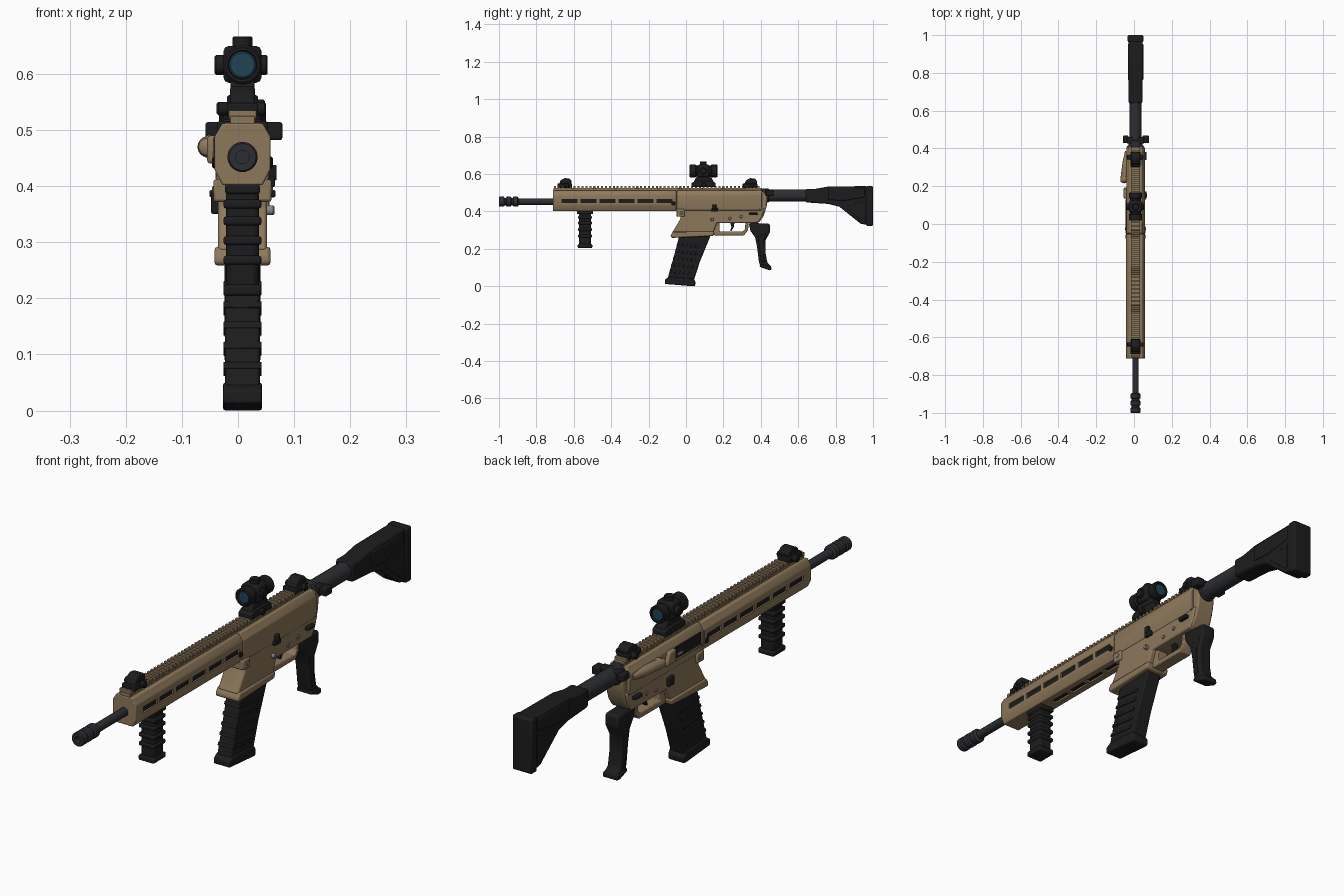
import bpy, bmesh, math
from mathutils import Matrix, Vector

CX = 0.008  # centre plane of the body


def mat(name, r, g, b):
    m = bpy.data.materials.new(name)
    m.diffuse_color = (r, g, b, 1)
    return m


TAN = mat("tan", 0.27, 0.19, 0.105)
BLACK = mat("black", 0.012, 0.012, 0.013)
STEEL = mat("dark_steel", 0.025, 0.027, 0.031)
GREY = mat("pin_grey", 0.25, 0.25, 0.26)
LENS = mat("lens", 0.015, 0.055, 0.09)


def finish(name, bm, m, bevel=0.0):
    bmesh.ops.recalc_face_normals(bm, faces=bm.faces)
    me = bpy.data.meshes.new(name)
    bm.to_mesh(me)
    bm.free()
    ob = bpy.data.objects.new(name, me)
    bpy.context.collection.objects.link(ob)
    if m:
        me.materials.append(m)
    if bevel:
        b = ob.modifiers.new("bevel", "BEVEL")
        b.width, b.segments, b.limit_method = bevel, 2, "ANGLE"
    return ob


def add_box(bm, x0, x1, y0, y1, z0, z1):
    mtx = Matrix.Translation(((x0 + x1) / 2, (y0 + y1) / 2, (z0 + z1) / 2)) @ Matrix.Diagonal((x1 - x0, y1 - y0, z1 - z0, 1))
    bmesh.ops.create_cube(bm, size=1, matrix=mtx)


def boxes(name, m, items, bevel=0.0):
    bm = bmesh.new()
    for it in items:
        add_box(bm, *it)
    return finish(name, bm, m, bevel)


def prism(name, m, pts, lo, hi, axis="x", bevel=0.0):
    """Extrude a (y,z) profile along x, or an (x,z) profile along y."""
    bm = bmesh.new()
    mk = (lambda p, t: (t, p[0], p[1])) if axis == "x" else (lambda p, t: (p[0], t, p[1]))
    a = [bm.verts.new(mk(p, lo)) for p in pts]
    b = [bm.verts.new(mk(p, hi)) for p in pts]
    bm.faces.new(a)
    bm.faces.new(b[::-1])
    for i in range(len(pts)):
        j = (i + 1) % len(pts)
        bm.faces.new((a[i], a[j], b[j], b[i]))
    return finish(name, bm, m, bevel)


def lathe(name, m, origin, direction, prof, n=24):
    """Revolve (distance, radius) points about a direction."""
    bm = bmesh.new()
    q = Vector((0, 0, 1)).rotation_difference(Vector(direction))
    rings = []
    for t, r in prof:
        ring = []
        for i in range(n):
            a = 2 * math.pi * (i + 0.5) / n
            ring.append(bm.verts.new(Vector(origin) + q @ Vector((r * math.cos(a), r * math.sin(a), t))))
        rings.append(ring)
    for a, b in zip(rings, rings[1:]):
        for i in range(n):
            j = (i + 1) % n
            bm.faces.new((a[i], a[j], b[j], b[i]))
    bm.faces.new(rings[0])
    bm.faces.new(rings[-1])
    return finish(name, bm, m)


def cyl(name, m, origin, direction, r, length, n=24):
    c = min(0.003, r * 0.25)
    return lathe(name, m, origin, direction, [(0, r - c), (c, r), (length - c, r), (length, r - c)], n)


def sym(half):
    """Mirror a half profile (x,z) about the centre plane."""
    return [(CX + x, z) for x, z in half] + [(CX - x, z) for x, z in half[::-1]]


# Barrel and muzzle device
lathe("barrel", STEEL, (CX, -0.92, 0.452), (0, 1, 0), [(0, 0.017), (0.25, 0.017)])
lathe("muzzle_device", STEEL, (CX, -1, 0.452), (0, 1, 0),
      [(0.02, 0.012), (0, 0.012), (0, 0.024), (0.004, 0.027), (0.026, 0.027), (0.03, 0.021), (0.038, 0.021), (0.042, 0.027),
       (0.062, 0.027), (0.066, 0.021), (0.074, 0.021), (0.078, 0.027), (0.1, 0.027), (0.106, 0.018)])

# Handguard with slots on the sides and underside
octa = [(0.036, 0.402), (0.05, 0.43), (0.05, 0.488), (0.036, 0.512)]
guard = prism("handguard", TAN, sym(octa), -0.712, -0.052, "y", 0.003)
cut, floor = [], []
for i in range(6):
    y0 = -0.665 + i * 0.1015
    y1 = y0 + 0.085
    for s in (-1, 1):
        a, b = sorted((CX + s * 0.042, CX + s * 0.07))
        cut.append((a, b, y0, y1, 0.444, 0.466))
        a, b = sorted((CX + s * 0.04, CX + s * 0.0435))
        floor.append((a, b, y0, y1, 0.444, 0.466))
    if i > 1:
        cut.append((CX - 0.011, CX + 0.011, y0, y1, 0.38, 0.41))
        floor.append((CX - 0.011, CX + 0.011, y0, y1, 0.4085, 0.412))
cutter = boxes("slot_cutter", None, cut)
cutter.hide_render = True
cutter.hide_set(True)
bo = guard.modifiers.new("slots", "BOOLEAN")
bo.object, bo.operation, bo.solver = cutter, "DIFFERENCE", "EXACT"
boxes("slot_floors", BLACK, floor)
for s in (-1, 1):
    cyl("guard_screw", BLACK, (CX + s * 0.046, -0.067, 0.442), (s, 0, 0), 0.011, 0.008, 16)

# Top rail with teeth
rail = [(CX - 0.022, CX + 0.022, -0.708, 0.405, 0.508, 0.525)]
rail += [(CX - 0.025, CX + 0.025, -0.705 + i * 0.0209, -0.694 + i * 0.0209, 0.52, 0.535) for i in range(53)]
boxes("top_rail", TAN, rail, 0.001)

# Upper and lower receiver
upper = [(0.045, 0.405), (0.049, 0.43), (0.049, 0.488), (0.034, 0.513)]
prism("upper_receiver", TAN, sym(upper), -0.05, 0.405, "y", 0.003)
prism("receiver_rear", TAN, [(0.38, 0.513), (0.4, 0.513), (0.435, 0.485), (0.432, 0.43), (0.415, 0.375), (0.392, 0.342), (0.34, 0.342), (0.34, 0.45)],
      CX - 0.038, CX + 0.038, "x", 0.006)
prism("lower_receiver", TAN, [(-0.03, 0.415), (-0.03, 0.36), (-0.075, 0.285), (0.145, 0.285), (0.165, 0.338), (0.385, 0.338), (0.405, 0.37), (0.42, 0.415)],
      CX - 0.044, CX + 0.044, "x", 0.006)
prism("magwell_flare", TAN, [(-0.07, 0.292), (-0.083, 0.27), (-0.078, 0.258), (0.145, 0.268), (0.152, 0.292)], CX - 0.05, CX + 0.05, "x", 0.006)
boxes("takedown_lugs", TAN, [(CX - 0.052, CX + 0.052, -0.052, -0.008, 0.372, 0.412)], 0.005)

# Trigger group
prism("trigger_guard", TAN, [(0.14, 0.29), (0.15, 0.272), (0.31, 0.272), (0.332, 0.3), (0.335, 0.342), (0.318, 0.342), (0.315, 0.305), (0.305, 0.292), (0.18, 0.292),
      (0.178, 0.342), (0.15, 0.342)], CX - 0.024, CX + 0.024, "x", 0.003)
prism("trigger", BLACK, [(0.235, 0.345), (0.26, 0.345), (0.255, 0.315), (0.242, 0.294), (0.236, 0.297), (0.243, 0.318)], CX - 0.009, CX + 0.009, "x", 0.002)

# Magazine with slanted ribs and floor plate
prism("magazine", BLACK, [(-0.03, 0.3), (-0.04, 0.255), (-0.062, 0.17), (-0.1, 0.035), (0.04, 0.025), (0.074, 0.13), (0.128, 0.262), (0.128, 0.3)],
      CX - 0.031, CX + 0.031, "x", 0.005)
for i in range(5):
    z = 0.075 + i * 0.036
    yf = -0.1 + (z - 0.035) * 0.275
    prism("magazine_rib", BLACK, [(yf - 0.001, z), (yf + 0.003, z + 0.012), (yf + 0.12, z - 0.002), (yf + 0.117, z - 0.014)], CX - 0.034, CX + 0.034, "x", 0.002)
prism("magazine_floor_plate", BLACK, [(-0.113, 0.012), (-0.113, 0.036), (-0.09, 0.05), (0.04, 0.042), (0.052, 0.022), (0.048, 0.0), (0.035, 0.0)],
      CX - 0.035, CX + 0.035, "x", 0.005)

# Pistol grip
prism("pistol_grip", BLACK, [(0.335, 0.338), (0.448, 0.335), (0.45, 0.29), (0.425, 0.245), (0.425, 0.18), (0.435, 0.125), (0.455, 0.108), (0.455, 0.09), (0.44, 0.09),
      (0.4, 0.1), (0.39, 0.13), (0.38, 0.21), (0.37, 0.26), (0.345, 0.295)], CX - 0.029, CX + 0.029, "x", 0.009)
prism("grip_base", BLACK, [(0.393, 0.104), (0.397, 0.118), (0.455, 0.108), (0.457, 0.088), (0.44, 0.087)], CX - 0.032, CX + 0.032, "x", 0.004)
prism("grip_panels", BLACK, [(0.385, 0.27), (0.43, 0.28), (0.413, 0.24), (0.413, 0.17), (0.42, 0.13), (0.403, 0.13), (0.392, 0.21)], CX - 0.032, CX + 0.032, "x", 0.003)

# Foregrip
boxes("foregrip", BLACK, [(CX - 0.029, CX + 0.029, -0.572, -0.508, 0.21, 0.395)], 0.01)
boxes("foregrip_mount", BLACK, [(CX - 0.031, CX + 0.031, -0.583, -0.497, 0.386, 0.404)], 0.004)
boxes("foregrip_ribs", BLACK, [(CX - 0.034, CX + 0.034, -0.577, -0.503, z, z + 0.016) for z in (0.26, 0.295, 0.33, 0.36)], 0.005)
boxes("foregrip_cap", BLACK, [(CX - 0.034, CX + 0.034, -0.579, -0.501, 0.204, 0.225)], 0.006)

# Buffer tube and stock
lathe("buffer_tube", STEEL, (CX, 0.41, 0.485), (0, 1, 0), [(0, 0.038), (0.03, 0.038), (0.034, 0.033), (0.4, 0.033)])
stock_pts = [(0.64, 0.52), (0.69, 0.52), (0.76, 0.533), (0.97, 0.535), (0.97, 0.328), (0.935, 0.333), (0.82, 0.425), (0.76, 0.44), (0.64, 0.448)]
prism("stock", BLACK, stock_pts, CX - 0.037, CX + 0.037, "x", 0.008)
prism("stock_cheek_panel", BLACK, [(0.76, 0.525), (0.955, 0.525), (0.955, 0.475), (0.84, 0.455), (0.76, 0.462)], CX - 0.041, CX + 0.041, "x", 0.006)
prism("stock_lower_panel", BLACK, [(0.955, 0.455), (0.955, 0.35), (0.94, 0.35), (0.85, 0.425)], CX - 0.039, CX + 0.039, "x", 0.003)
boxes("butt_pad", BLACK, [(CX - 0.042, CX + 0.042, 0.963, 1.0, 0.322, 0.535)], 0.007)

# Charging handle
boxes("charging_handle", BLACK, [(CX - 0.045, CX + 0.045, 0.425, 0.46, 0.49, 0.516), (-0.058, -0.03, 0.428, 0.468, 0.486, 0.514),
      (0.045, 0.079, 0.428, 0.468, 0.482, 0.514), (CX - 0.02, CX + 0.02, 0.395, 0.43, 0.49, 0.52)], 0.004)

# Ejection port, case deflector and forward assist (left of the front view)
L = CX - 0.049
boxes("ejection_port", BLACK, [(L - 0.003, L + 0.01, -0.03, 0.125, 0.442, 0.488)], 0.001)
boxes("port_frame", TAN, [(L - 0.005, L + 0.01, -0.035, 0.13, 0.434, 0.442)], 0.002)
boxes("bolt_face", GREY, [(L - 0.004, L, 0.085, 0.115, 0.452, 0.462)])
prism("case_deflector", TAN, [(0.135, 0.44), (0.135, 0.49), (0.175, 0.49), (0.195, 0.44)], L - 0.014, L + 0.01, "x", 0.006)
lathe("forward_assist", TAN, (-0.034, 0.385, 0.47), (-0.13, -1, 0), [(0, 0.013), (0.06, 0.019), (0.15, 0.019), (0.165, 0.015), (0.17, 0.007)])
lathe("forward_assist_button", TAN, (L + 0.005, 0.24, 0.47), (-1, 0, 0), [(0, 0.021), (0.018, 0.021), (0.026, 0.016), (0.03, 0.007)])

# Controls and pins
R = CX + 0.044
boxes("bolt_catch", BLACK, [(R, R + 0.014, 0.137, 0.172, 0.398, 0.418), (R, R + 0.017, 0.142, 0.162, 0.41, 0.438)], 0.003)
boxes("magazine_release", BLACK, [(CX - 0.056, CX - 0.04, 0.135, 0.17, 0.35, 0.385)], 0.004)
for s in (-1, 1):
    x = CX + s * 0.05
    boxes("selector", BLACK, [(x - 0.009, x + 0.009, 0.338, 0.382, 0.38, 0.393)], 0.003)
    for y, z in ((0.235, 0.362), (0.295, 0.372), (0.4, 0.415), (-0.025, 0.392)):
        cyl("receiver_pin", GREY, (CX + s * 0.038, y, z), (s, 0, 0), 0.008, 0.0165 if y < 0 else 0.01, 14)
cyl("release_pin", GREY, (R - 0.005, 0.14, 0.357), (1, 0, 0), 0.009, 0.018, 14)

# Folded sights
for name, y0, d in (("front_sight", -0.688, 1), ("rear_sight", 0.303, 1)):
    boxes(name + "_base", BLACK, [(CX - 0.027, CX + 0.027, y0, y0 + 0.078, 0.526, 0.548)], 0.003)
    prism(name + "_leaf", BLACK, [(y0 + 0.008, 0.545), (y0 + 0.018, 0.566), (y0 + 0.04, 0.578), (y0 + 0.066, 0.575), (y0 + 0.078, 0.56), (y0 + 0.074, 0.545)],
          CX - 0.022, CX + 0.022, "x", 0.004)
    cyl(name + "_knob", BLACK, (CX - 0.046, y0 + 0.05, 0.538), (1, 0, 0), 0.012, 0.088, 16)

# Optic: riser mount, tube, turrets and lenses
SZ = 0.616
prism("optic_mount_base", BLACK, [(0.03, 0.53), (0.03, 0.552), (0.05, 0.562), (0.14, 0.562), (0.158, 0.552), (0.158, 0.53)], CX - 0.028, CX + 0.028, "x", 0.004)
prism("optic_riser", BLACK, [(0.04, 0.555), (0.06, 0.592), (0.13, 0.592), (0.15, 0.555)], CX - 0.021, CX + 0.021, "x", 0.004)
cyl("mount_clamp", BLACK, (CX + 0.022, 0.095, 0.542), (1, 0, 0), 0.013, 0.018, 16)
lathe("optic_tube", BLACK, (CX, 0.018, SZ), (0, 1, 0), [(0.01, 0.024), (0, 0.026), (0, 0.031), (0.004, 0.035), (0.032, 0.035), (0.038, 0.03), (0.115, 0.03),
      (0.12, 0.034), (0.146, 0.034), (0.15, 0.031), (0.15, 0.026), (0.14, 0.024)], 28)
boxes("optic_housing", BLACK, [(CX - 0.034, CX + 0.034, 0.062, 0.125, SZ - 0.032, SZ + 0.034)], 0.01)
cyl("top_turret", BLACK, (CX, 0.092, 0.64), (0, 0, 1), 0.018, 0.027)
for s, e in ((-1, 0.05), (1, 0.045)):
    cyl("side_turret", BLACK, (CX, 0.092, SZ), (s, 0, 0), 0.018, e)
for name, y in (("front_lens", 0.024), ("rear_lens", 0.158)):
    cyl(name, LENS, (CX, y, SZ), (0, 1, 0), 0.0245, 0.005)

# Smooth the round parts while keeping edges sharp
bpy.ops.object.select_all(action="DESELECT")
for ob in bpy.context.scene.objects:
    if ob != cutter:
        ob.select_set(True)
        bpy.context.view_layer.objects.active = ob
bpy.ops.object.shade_smooth_by_angle(angle=math.radians(35))
